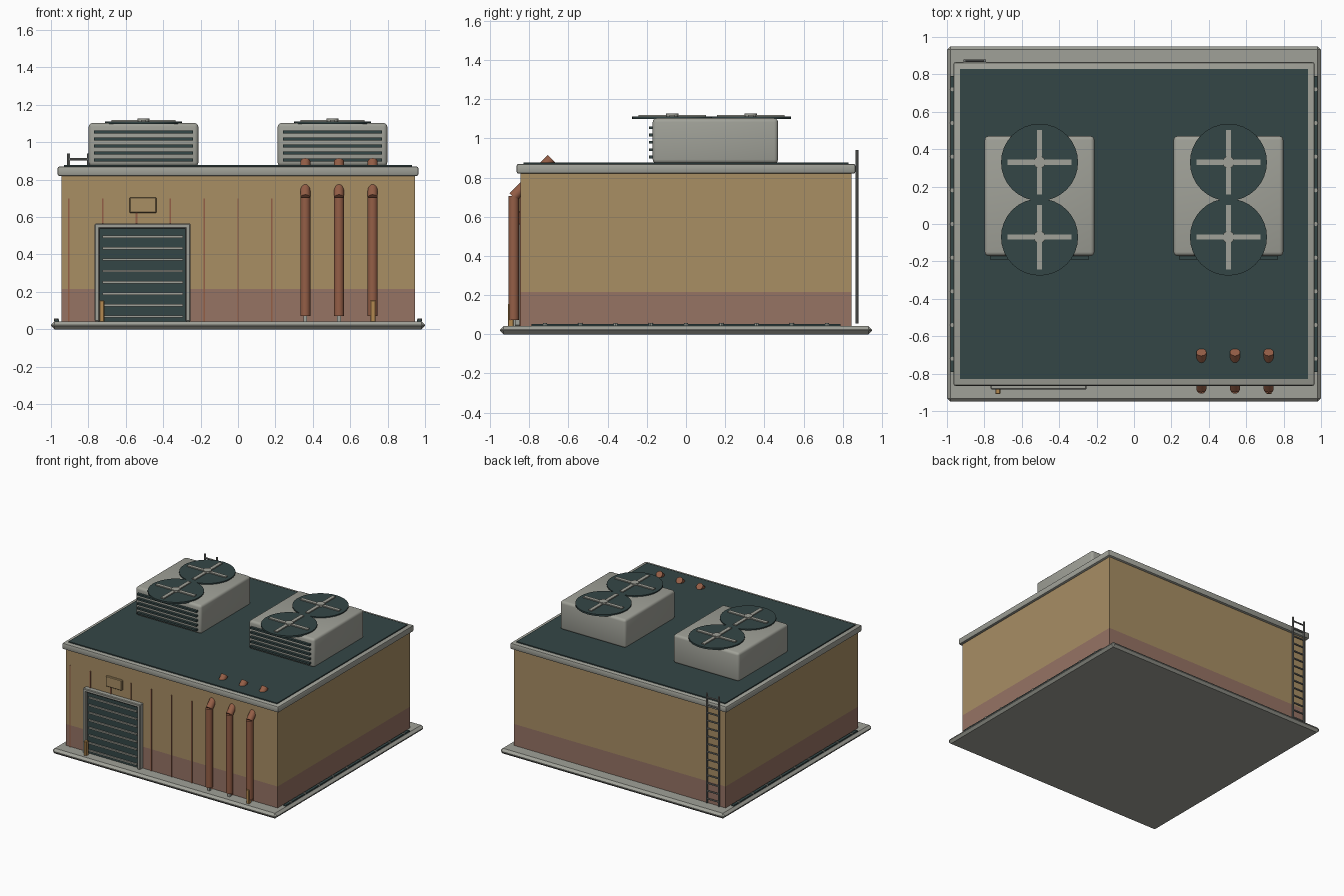
import bpy, bmesh, math
from mathutils import Vector

if "Cube" in bpy.data.objects:
    bpy.data.objects.remove(bpy.data.objects["Cube"])


def linear(c):
    c /= 255
    return c / 12.92 if c <= 0.04045 else ((c + 0.055) / 1.055) ** 2.4


def material(name, r, g, b):
    m = bpy.data.materials.new(name)
    m.use_nodes = True
    col = (linear(r), linear(g), linear(b), 1)
    m.diffuse_color = col
    m.node_tree.nodes["Principled BSDF"].inputs["Base Color"].default_value = col
    return m


TAN = material("tan wall", 168, 142, 100)
BAND = material("dusty red band", 150, 115, 100)
GREY = material("pale grey", 160, 161, 152)
STEEL = material("ladder steel", 125, 127, 124)
DARK = material("dark teal", 52, 70, 70)
COPPER = material("copper brown", 148, 94, 70)
OCHRE = material("ochre", 178, 136, 80)


def finish(bm, name, mats, smooth=False):
    me = bpy.data.meshes.new(name)
    bm.to_mesh(me)
    bm.free()
    ob = bpy.data.objects.new(name, me)
    bpy.context.collection.objects.link(ob)
    for m in mats:
        me.materials.append(m)
    if smooth:
        bpy.ops.object.select_all(action='DESELECT')
        ob.select_set(True)
        bpy.context.view_layer.objects.active = ob
        bpy.ops.object.shade_smooth_by_angle(angle=math.radians(40))
    return ob


def box(name, x, y, z, mat, bevel=0, segs=1):
    """Box from (min, max) ranges, with optional bevelled edges."""
    bm = bmesh.new()
    bmesh.ops.create_cube(bm, size=1)
    for v in bm.verts:
        for i, r in enumerate((x, y, z)):
            v.co[i] = r[0] if v.co[i] < 0 else r[1]
    if bevel:
        bmesh.ops.bevel(bm, geom=bm.edges[:], offset=bevel, segments=segs,
                        profile=0.5, affect='EDGES')
    return finish(bm, name, [mat], segs > 1)


def rod(name, a, b, radius, mat, sides=16):
    """Cylinder between two points."""
    a, b = Vector(a), Vector(b)
    bm = bmesh.new()
    bmesh.ops.create_cone(bm, cap_ends=True, segments=sides, radius1=radius,
                          radius2=radius, depth=(b - a).length)
    turn = (b - a).to_track_quat('Z', 'Y')
    for v in bm.verts:
        v.co = turn @ v.co + (a + b) / 2
    return finish(bm, name, [mat], True)


# Foundation slab
box("foundation_slab", (-1, 1), (-0.95, 0.95), (0, 0.042), GREY, 0.018)

# Walls with a coloured lower band
bm = bmesh.new()
bmesh.ops.create_cube(bm, size=1)
for v in bm.verts:
    v.co = (v.co.x * 1.89, v.co.y * 1.69, 0.035 if v.co.z < 0 else 0.83)
bmesh.ops.bisect_plane(bm, geom=bm.verts[:] + bm.edges[:] + bm.faces[:],
                       plane_co=(0, 0, 0.215), plane_no=(0, 0, 1))
for f in bm.faces:
    f.material_index = 1 if f.calc_center_median().z < 0.215 else 0
finish(bm, "walls", [TAN, BAND])

# Roof trim and roof sheet
box("roof_trim", (-0.965, 0.965), (-0.865, 0.865), (0.82, 0.87), GREY, 0.01, 2)
box("roof_sheet", (-0.93, 0.93), (-0.83, 0.83), (0.865, 0.878), DARK)

# Panel seams on the front wall
for i in range(10):
    x = -0.905 + i * 0.181
    box("wall_seam", (x - 0.004, x + 0.004), (-0.85, -0.84), (0.04, 0.7), COPPER)

# Roller door, frame and slats
box("door_panel", (-0.75, -0.27), (-0.86, -0.84), (0.042, 0.55), DARK)
for x in (-0.753, -0.267):
    box("door_post", (x - 0.013, x + 0.013), (-0.885, -0.84), (0.042, 0.565),
        GREY, 0.005)
box("door_lintel", (-0.766, -0.254), (-0.885, -0.84), (0.54, 0.566), GREY, 0.005)
for i in range(8):
    z = 0.068 + i * 0.061
    box("door_slat", (-0.725, -0.295), (-0.872, -0.855), (z - 0.006, z + 0.006), GREY)

# Sign plate and small guard posts
box("sign_plate", (-0.58, -0.436), (-0.86, -0.84), (0.622, 0.705), TAN, 0.004)
box("sign_stem", (-0.545, -0.537), (-0.852, -0.84), (0.56, 0.625), COPPER)
for x in (-0.728, 0.722):
    box("guard_post", (x - 0.013, x + 0.013), (-0.91, -0.88), (0.04, 0.155), OCHRE, 0.003)

# Drain pipes with a sloping run through the roof
for x in (0.36, 0.54, 0.72):
    rod("upright_pipe", (x, -0.88, 0.072), (x, -0.88, 0.705), 0.027, COPPER)
    rod("sloping_pipe", (x, -0.881, 0.701), (x, -0.686, 0.896), 0.027, COPPER)
    box("pipe_foot", (x - 0.01, x + 0.01), (-0.89, -0.87), (0.04, 0.075), GREY)

# Rooftop cooling units with louvres and twin fans
for cx in (-0.505, 0.505):
    box("cooling_unit", (cx - 0.293, cx + 0.293), (-0.17, 0.47), (0.872, 1.103),
        GREY, 0.02, 3)
    for i in range(5):
        z = 0.905 + i * 0.0375
        box("louvre", (cx - 0.265, cx + 0.265), (-0.19, -0.16),
            (z - 0.007, z + 0.007), DARK)
    for cy in (-0.07, 0.33):
        rod("fan_disc", (cx, cy, 1.098), (cx, cy, 1.112), 0.206, DARK, 32)
        box("fan_blade_across", (cx - 0.172, cx + 0.172), (cy - 0.014, cy + 0.014),
            (1.11, 1.12), GREY)
        box("fan_blade_along", (cx - 0.014, cx + 0.014), (cy - 0.172, cy + 0.172),
            (1.11, 1.12), GREY)
        rod("fan_hub", (cx, cy, 1.11), (cx, cy, 1.127), 0.032, GREY)

# Side ground gutters with clips
for s in (-1, 1):
    xs = sorted((s * 0.958, s * 0.98))
    box("side_gutter", xs, (-0.79, 0.79), (0.038, 0.052), DARK)
    for i in range(9):
        y = -0.72 + i * 0.18
        rod("gutter_clip", (s * 0.972, y, 0.045), (s * 0.972, y, 0.057), 0.011, GREY, 8)

# Ladder on the back wall
for x in (-0.905, -0.798):
    rod("ladder_rail", (x, 0.873, 0.055), (x, 0.873, 0.94), 0.008, STEEL, 8)
for i in range(14):
    z = 0.09 + i * 0.063
    rod("ladder_rung", (-0.905, 0.873, z), (-0.798, 0.873, z), 0.006, STEEL, 8)
